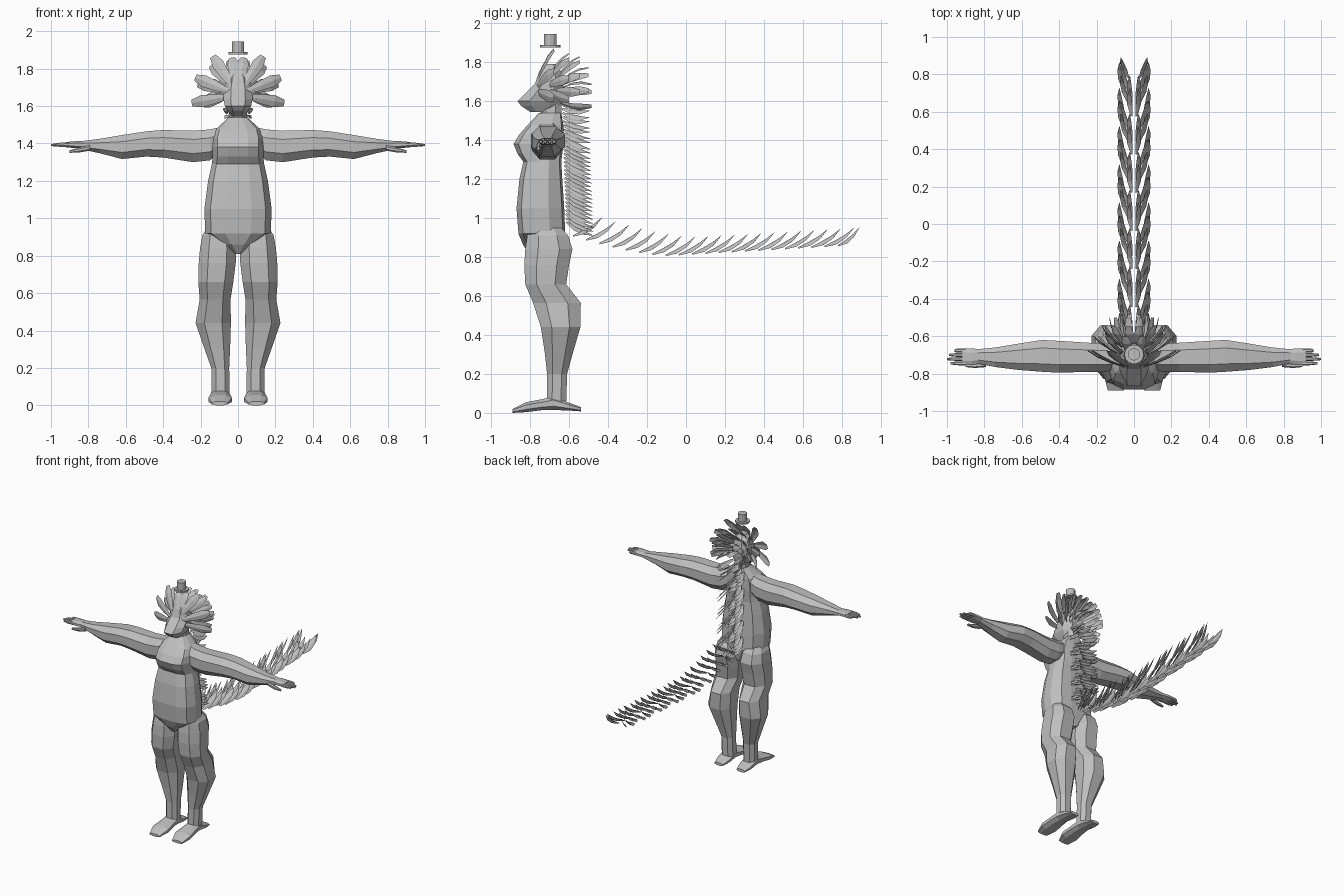
import bpy, bmesh, math
from mathutils import Vector

if "Cube" in bpy.data.objects:
    bpy.data.objects.remove(bpy.data.objects["Cube"])

grey = bpy.data.materials.new("plain_grey")
grey.diffuse_color = (0.52, 0.52, 0.52, 1)
grey.use_nodes = True
grey.node_tree.nodes["Principled BSDF"].inputs["Base Color"].default_value = grey.diffuse_color

OCT = [(-.5, -1), (.5, -1), (1, -.45), (1, .45), (.5, 1), (-.5, 1), (-1, .45), (-1, -.45)]
BODY = [(-.4, -1), (.4, -1), (.82, -.8), (1, -.25), (1, .35), (.75, .9), (.3, 1),
        (-.3, 1), (-.75, .9), (-1, .35), (-1, -.25), (-.82, -.8)]


def finish(bm, name):
    mesh = bpy.data.meshes.new(name)
    bm.to_mesh(mesh)
    bm.free()
    mesh.materials.append(grey)
    obj = bpy.data.objects.new(name, mesh)
    bpy.context.collection.objects.link(obj)
    return obj


def loft(bm, axis, rings, profile=OCT, mirror=1):
    """rings: (position on axis, a_min, a_max, b_min, b_max); a, b are the other two axes in order"""
    start = len(bm.faces)
    loops = []
    for p, a0, a1, b0, b1 in rings:
        loop = []
        for u, v in profile:
            co = [(a0 + a1) / 2 + u * (a1 - a0) / 2, (b0 + b1) / 2 + v * (b1 - b0) / 2]
            co.insert("xyz".index(axis), p)
            loop.append(bm.verts.new((co[0] * mirror, co[1], co[2])))
        loops.append(loop)
    n = len(profile)
    for l0, l1 in zip(loops, loops[1:]):
        for i in range(n):
            bm.faces.new((l0[i], l0[(i + 1) % n], l1[(i + 1) % n], l1[i]))
    bm.faces.new(loops[0])
    bm.faces.new(loops[-1])
    bm.faces.ensure_lookup_table()
    bmesh.ops.recalc_face_normals(bm, faces=bm.faces[start:])


def feather(bm, root, tip, across, width, bend=(0, 0, 0), blunt=False):
    """keeled blade bowed along its length by bend"""
    root, tip, bend = Vector(root), Vector(tip), Vector(bend)
    d = (tip - root).normalized()
    across = Vector(across)
    across = (across - d * across.dot(d)).normalized()
    keel = across.cross(d) * width * 0.12
    shape = [.4, .8, 1, .55] if blunt else [.35, 1, .8, .06]
    rows = []
    for i, w in enumerate(shape):
        t = i / 3
        c = root.lerp(tip, t) + bend * 4 * t * (1 - t)
        s = across * width * w / 2
        rows.append([bm.verts.new(c - s), bm.verts.new(c + keel * w), bm.verts.new(c + s)])
    for r0, r1 in zip(rows, rows[1:]):
        for k in (0, 1):
            bm.faces.new((r0[k], r0[k + 1], r1[k + 1], r1[k]))


# Torso with chest bulge and V-shaped hips
bm = bmesh.new()
loft(bm, "z", [(.81, -.015, .015, -.80, -.64), (.86, -.085, .085, -.835, -.63),
               (.92, -.175, .175, -.86, -.62), (1.05, -.18, .18, -.87, -.625),
               (1.2, -.16, .16, -.855, -.635), (1.29, -.14, .14, -.835, -.64),
               (1.33, -.135, .135, -.865, -.635), (1.38, -.135, .135, -.885, -.63),
               (1.43, -.135, .135, -.855, -.63), (1.475, -.12, .12, -.815, -.63),
               (1.54, -.05, .05, -.755, -.64)], BODY)
finish(bm, "torso")

# Neck and head with pointed snout
bm = bmesh.new()
loft(bm, "z", [(1.5, -.05, .05, -.75, -.64), (1.6, -.045, .045, -.745, -.64)])
finish(bm, "neck")
bm = bmesh.new()
loft(bm, "z", [(1.545, -.035, .035, -.80, -.69), (1.575, -.055, .055, -.845, -.645),
               (1.60, -.07, .07, -.865, -.635), (1.635, -.078, .078, -.83, -.63),
               (1.69, -.075, .075, -.775, -.63), (1.75, -.06, .06, -.755, -.64),
               (1.79, -.03, .03, -.73, -.67)])
finish(bm, "head")

for side, tag in ((1, "left"), (-1, "right")):
    # Arm
    bm = bmesh.new()
    loft(bm, "x", [(.08, -.77, -.65, 1.36, 1.49), (.15, -.79, -.64, 1.31, 1.475),
                   (.24, -.79, -.635, 1.30, 1.468), (.40, -.795, -.625, 1.325, 1.472),
                   (.49, -.79, -.62, 1.33, 1.465), (.62, -.78, -.64, 1.317, 1.445),
                   (.74, -.765, -.66, 1.348, 1.425), (.84, -.745, -.67, 1.37, 1.412)],
         mirror=side)
    finish(bm, tag + "_arm")
    # Hand: palm, four fingers and thumb
    bm = bmesh.new()
    loft(bm, "x", [(.82, -.745, -.67, 1.372, 1.412), (.87, -.755, -.665, 1.375, 1.412),
                   (.92, -.755, -.665, 1.38, 1.408)], mirror=side)
    for y, end in ((-.745, .98), (-.722, 1.0), (-.70, .99), (-.677, .96)):
        loft(bm, "x", [(.90, y - .011, y + .011, 1.382, 1.406),
                       (.95, y - .010, y + .010, 1.382, 1.404),
                       (end, y - .006, y + .006, 1.386, 1.397)], mirror=side)
    loft(bm, "x", [(.79, -.765, -.735, 1.362, 1.392), (.85, -.77, -.745, 1.352, 1.378),
                   (.90, -.765, -.75, 1.35, 1.364)], mirror=side)
    finish(bm, tag + "_hand")
    # Leg
    bm = bmesh.new()
    loft(bm, "z", [(.95, .06, .165, -.79, -.64), (.91, .025, .19, -.815, -.605),
                   (.84, .012, .203, -.825, -.583), (.76, .012, .21, -.83, -.60),
                   (.66, .025, .212, -.825, -.615), (.565, .04, .205, -.785, -.54),
                   (.44, .038, .227, -.745, -.542), (.31, .042, .182, -.725, -.58),
                   (.20, .047, .143, -.713, -.61), (.05, .045, .14, -.715, -.615)],
         mirror=side)
    finish(bm, tag + "_leg")
    # Foot
    bm = bmesh.new()
    loft(bm, "y", [(-.54, .06, .13, .008, .03), (-.60, .045, .145, .012, .052),
                   (-.68, .045, .145, .015, .085), (-.74, .04, .15, .014, .07),
                   (-.82, .033, .158, .004, .055), (-.89, .055, .14, 0, .02)], mirror=side)
    finish(bm, tag + "_foot")

# Crest: broad front fan plus swept-back rows (angle from vertical, reach, tip y)
bm = bmesh.new()
fans = [(-.765, 1.66, .065, -.675, ((9, .20), (33, .245), (68, .245), (100, .25))),
        (-.71, 1.67, .055, -.60, ((15, .18), (45, .205), (78, .22), (108, .20))),
        (-.67, 1.66, .05, -.545, ((10, .17), (38, .18), (65, .17), (95, .17))),
        (-.645, 1.65, .045, -.50, ((14, .125), (50, .13), (88, .13))),
        (-.64, 1.62, .04, -.485, ((20, .07), (70, .08), (125, .08)))]
for y, z, width, tip_y, blades in fans:
    for deg, reach in blades:
        for s in (1, -1):
            a = math.radians(deg)
            out = Vector((s * math.sin(a), 0, math.cos(a)))
            base = Vector((0, y, z))
            feather(bm, base + out * .05, base + out * reach + Vector((0, tip_y - y, 0)),
                    (out.z, 0, -out.x), width, out * .018, True)
finish(bm, "crest_feathers")


def feather_row(bm, i, root, reach, bend, width):
    """rows alternate between inner, spreading and outer pairs"""
    x0, x1 = ((.012, .022), (.03, .07), (.055, .078))[i % 3]
    for s in (1, -1):
        feather(bm, (s * x0, root[0], root[1]),
                (s * x1, root[0] + reach[0], root[1] + reach[1]),
                (s * .75, 0, -.65), width, (s * .008, *bend))


# Back feathers hanging from neck to hips
bm = bmesh.new()
for i in range(15):
    t = i / 14
    root = (-.635 + .02 * t, 1.58 - .58 * t)
    drop = -.01 - .06 * min(1, t * 3)
    for k in (0, 1):
        feather_row(bm, i + k, (root[0], root[1] - .02 * k), (.14, drop), (0, -.012), .038)
finish(bm, "back_feathers")

# Tail feathers along a shallow sagging path
bm = bmesh.new()
for i in range(21):
    y = -.58 + i * .068
    z = .808 + .10 * max(0, (-y - .1) / .48) ** 1.5 + .05 * max(0, (y + .1) / .88)
    for k in ((0, 1) if i < 20 else (0,)):
        j = 1 if i == 20 else i + k
        feather_row(bm, j, (y, z), (.15 if i < 20 else .11, .095), (.008, -.012), .036)
finish(bm, "tail_feathers")

# Small floating hat: brim and crown
for name, r, z0, z1 in (("hat_brim", .052, 1.876, 1.888), ("hat_crown", .033, 1.888, 1.945)):
    bm = bmesh.new()
    circle = [(math.cos(k * math.pi / 6), math.sin(k * math.pi / 6)) for k in range(12)]
    loft(bm, "z", [(z0, -r, r, -.697 - r, -.697 + r), (z1, -r, r, -.697 - r, -.697 + r)], circle)
    finish(bm, name)
